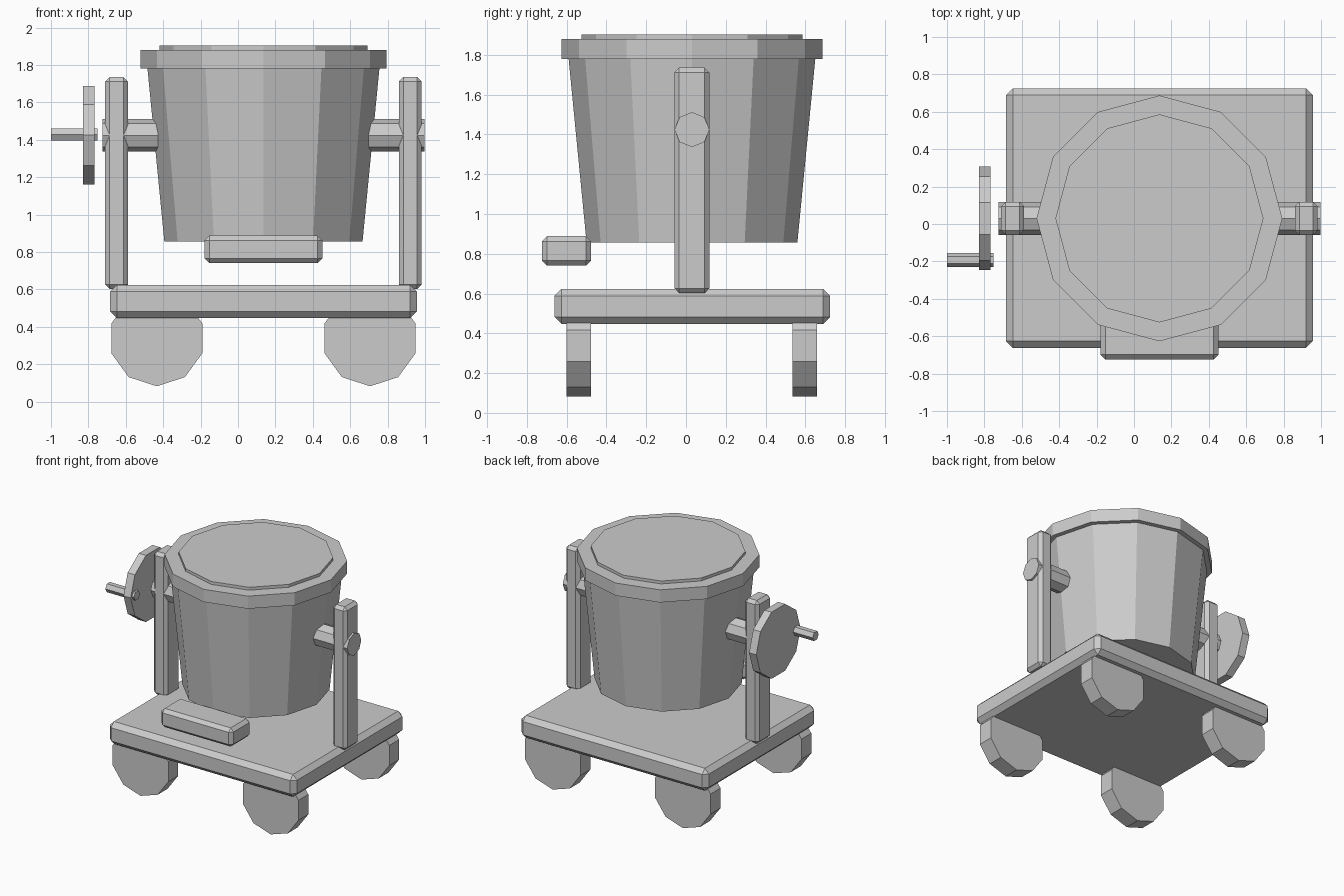
import bpy
from math import pi

if "Cube" in bpy.data.objects:
    bpy.data.objects.remove(bpy.data.objects["Cube"])

CX, CY = 0.136, 0.03   # centre axis of the cart and bucket


def box(name, lo, hi, bevel):
    size = [b - a for a, b in zip(lo, hi)]
    bpy.ops.mesh.primitive_cube_add(size=1, location=[(a + b) / 2 for a, b in zip(lo, hi)])
    ob = bpy.context.object
    ob.name = name
    ob.scale = size
    bpy.ops.object.transform_apply(location=False, rotation=False, scale=True)
    mod = ob.modifiers.new("Bevel", 'BEVEL')
    mod.width = bevel
    mod.segments = 1
    return ob


def cone(name, sides, r1, r2, depth, loc, rot=(0, 0, 0)):
    bpy.ops.mesh.primitive_cone_add(vertices=sides, radius1=r1, radius2=r2,
                                    depth=depth, location=loc, rotation=rot)
    bpy.context.object.name = name
    return bpy.context.object


def upright(name, sides, r1, r2, z0, z1):
    return cone(name, sides, r1, r2, z1 - z0, (CX, CY, (z0 + z1) / 2))


def along_x(name, sides, r, x0, x1, y, z):
    return cone(name, sides, r, r, abs(x1 - x0), ((x0 + x1) / 2, y, z), (0, pi / 2, 0))


# Cart base and front step
box("base_platform", (CX - 0.82, CY - 0.692, 0.447), (CX + 0.82, CY + 0.695, 0.624), 0.036)
box("front_step", (CX - 0.315, -0.725, 0.74), (CX + 0.315, -0.477, 0.888), 0.026)

# Bucket, rim and raised lid
upright("bucket_body", 12, 0.53, 0.622, 0.857, 1.80)
upright("bucket_rim", 12, 0.657, 0.657, 1.78, 1.88)
upright("bucket_lid", 12, 0.556, 0.556, 1.86, 1.903)

# Side posts and pivots
for side, s in (("left", -1), ("right", 1)):
    px = CX + s * 0.785
    box(side + "_post", (px - 0.061, CY - 0.088, 0.602), (px + 0.061, CY + 0.088, 1.735), 0.024)
    along_x(side + "_pivot", 8, 0.088, CX + s * 0.563, CX + s * 0.861, CY, 1.424)
    # Wheels on this side
    for end, t in (("front", -1), ("back", 1)):
        cone(f"{end}_{side}_wheel", 10, 0.256, 0.256, 0.123,
             (CX + s * 0.57, CY + t * 0.568, 0.338), (pi / 2, 0, 0))

# Tilting handwheel and its grip
along_x("handwheel", 10, 0.277, -0.83, -0.767, CY, 1.425)
along_x("handwheel_grip", 6, 0.038, -1.0, -0.75, -0.193, 1.428)
